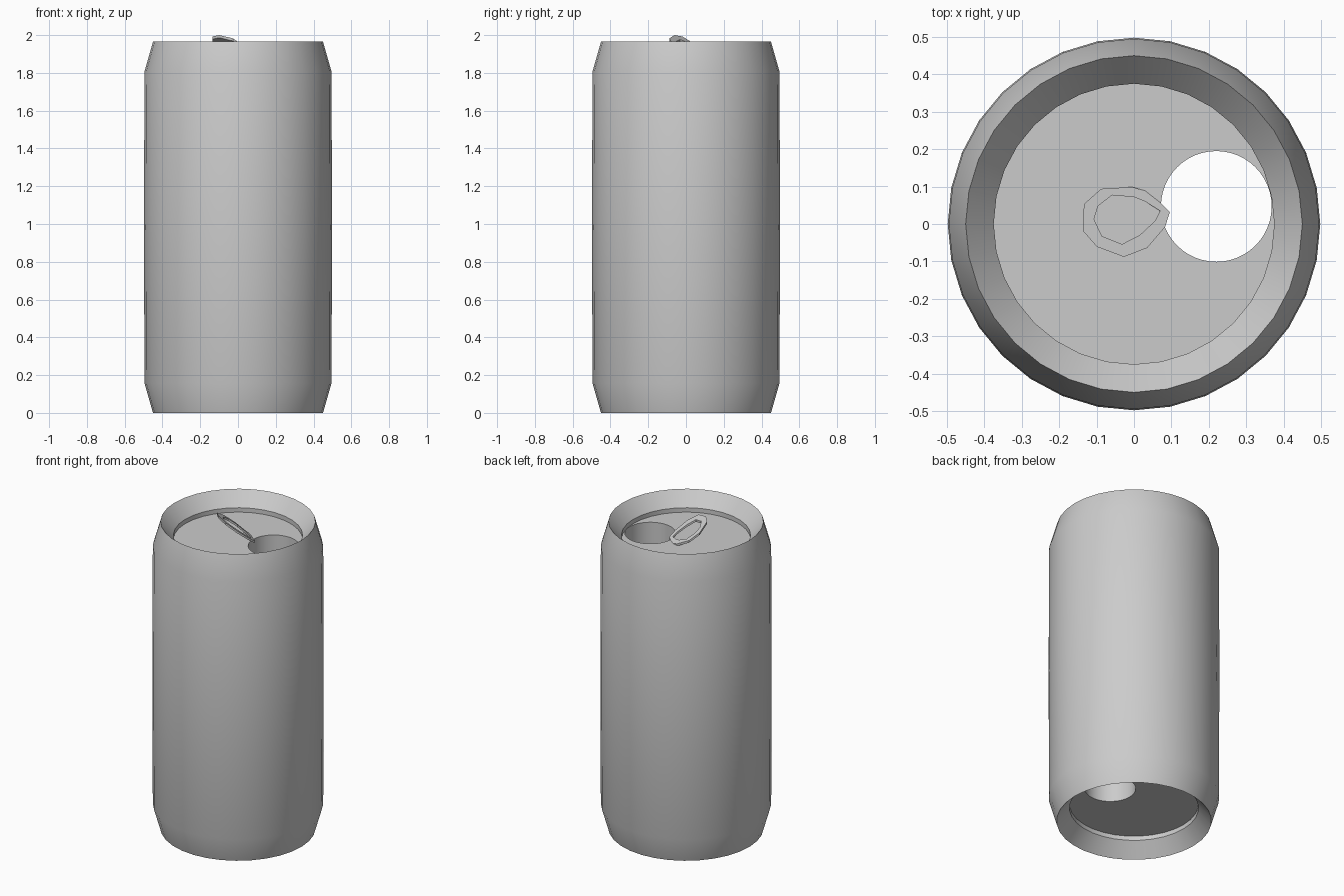
import bpy, bmesh, math

if "Cube" in bpy.data.objects:
    bpy.data.objects.remove(bpy.data.objects["Cube"])

SIDES = 32


def make_object(name, bm):
    bmesh.ops.recalc_face_normals(bm, faces=bm.faces[:])
    mesh = bpy.data.meshes.new(name)
    bm.to_mesh(mesh)
    bm.free()
    obj = bpy.data.objects.new(name, mesh)
    bpy.context.collection.objects.link(obj)
    return obj


def activate(obj):
    bpy.ops.object.select_all(action='DESELECT')
    obj.select_set(True)
    bpy.context.view_layer.objects.active = obj


def smooth(obj, degrees=30):
    activate(obj)
    bpy.ops.object.shade_smooth_by_angle(angle=math.radians(degrees))


def bridge(bm, a, b):
    n = len(a)
    for i in range(n):
        j = (i + 1) % n
        bm.faces.new((a[i], a[j], b[j], b[i]))


def lathe(name, profile, sides, cx=0.0, cy=0.0):
    """Closed solid turned from (radius, z) points, capped at both ends."""
    bm = bmesh.new()
    rings = []
    for r, z in profile:
        rings.append([bm.verts.new((cx + r * math.cos(2 * math.pi * i / sides),
                                    cy + r * math.sin(2 * math.pi * i / sides), z))
                      for i in range(sides)])
    for a, b in zip(rings, rings[1:]):
        bridge(bm, a, b)
    bm.faces.new(rings[0])
    bm.faces.new(rings[-1])
    return make_object(name, bm)


# can body: lower half profile mirrored to the top, recessed plates at both ends
H = 1.965
half = [(0.375, 0.115), (0.375, 0.087), (0.45, 0.0), (0.495, 0.157)]
profile = half + [(0.498, H / 2)] + [(r, H - z) for r, z in reversed(half)]
can_body = lathe("can_body", profile, SIDES)

# drinking hole cut through both plates
cutter = lathe("hole_cutter", [(0.148, -0.2), (0.148, 2.2)], 48, 0.22, 0.047)
cutter.hide_render = True
mod = can_body.modifiers.new("hole", 'BOOLEAN')
mod.operation = 'DIFFERENCE'
mod.solver = 'EXACT'
mod.object = cutter
activate(can_body)
bpy.ops.object.modifier_apply(modifier=mod.name)
bpy.data.objects.remove(cutter, do_unlink=True)
smooth(can_body)

# pull tab: teardrop ring lying in a tilted plane, tip resting on the lid
outer = [(.096, .032), (.043, .085), (-.005, .099), (-.088, .094), (-.134, .053),
         (-.136, -.019), (-.099, -.061), (-.027, -.088), (.035, -.064), (.083, -.008)]
inner = [(.07, .035), (.03, .06), (0, .072), (-.059, .077), (-.096, .048),
         (-.107, .013), (-.086, -.032), (-.032, -.054), (.016, -.029), (.056, .008)]


def tab_ring(bm, points, drop):
    return [bm.verts.new((x, y, min(2.0, 1.853 - 0.47 * (x - .096) - 0.6 * (y - .032)) - drop))
            for x, y in points]


bm = bmesh.new()
loops = [tab_ring(bm, outer, 0), tab_ring(bm, inner, 0),
         tab_ring(bm, inner, 0.014), tab_ring(bm, outer, 0.014)]
for k in range(4):
    bridge(bm, loops[k], loops[(k + 1) % 4])
smooth(make_object("pull_tab", bm))
